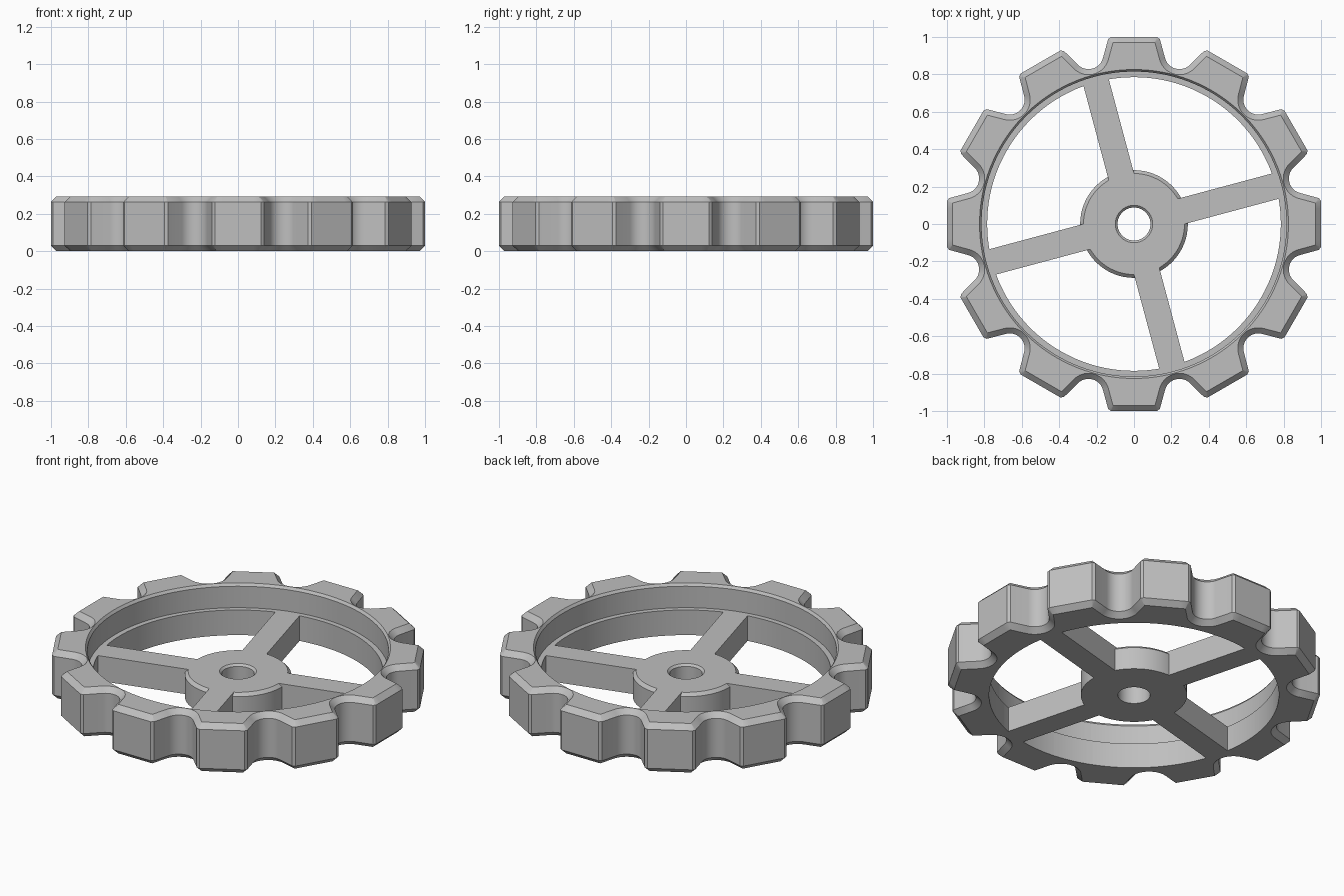
import bpy, bmesh
from math import sin, cos, pi, radians, atan2, acos, hypot
from mathutils import Vector, Matrix

if "Cube" in bpy.data.objects:
    bpy.data.objects.remove(bpy.data.objects["Cube"])

HEIGHT, WEB, CHAMFER = 0.293, 0.15, 0.03
LOBES = 12

grey = bpy.data.materials.new("grey metal")
grey.use_nodes = True
color = (0.52, 0.52, 0.52, 1)
grey.diffuse_color = color
grey.node_tree.nodes["Principled BSDF"].inputs["Base Color"].default_value = color


def finish(name, bm):
    """Turn a bmesh into a grey object with sharp hard edges."""
    bmesh.ops.recalc_face_normals(bm, faces=bm.faces)
    mesh = bpy.data.meshes.new(name)
    bm.to_mesh(mesh)
    bm.free()
    obj = bpy.data.objects.new(name, mesh)
    mesh.materials.append(grey)
    bpy.context.collection.objects.link(obj)
    bpy.ops.object.select_all(action="DESELECT")
    obj.select_set(True)
    bpy.context.view_layer.objects.active = obj
    bpy.ops.object.shade_smooth_by_angle(angle=radians(30))
    return obj


def loft_closed(name, rings):
    """Skin a closed series of equal-length rings into a hollow solid."""
    bm = bmesh.new()
    loops = [[bm.verts.new(p) for p in ring] for ring in rings]
    count = len(loops[0])
    for a, b in zip(loops, loops[1:] + loops[:1]):
        for i in range(count):
            j = (i + 1) % count
            bm.faces.new((a[i], a[j], b[j], b[i]))
    return finish(name, bm)


def at_height(points, z):
    return [(p.x, p.y, z) for p in points]


def scaled_to(points, radius):
    return [p.normalized() * radius for p in points]


def inset(points, d):
    """Offset a counter-clockwise outline inward with mitred corners."""
    result = []
    for i, p in enumerate(points):
        before = (p - points[i - 1]).normalized()
        after = (points[(i + 1) % len(points)] - p).normalized()
        n1, n2 = Vector((-before.y, before.x)), Vector((-after.y, after.x))
        result.append(p + (n1 + n2) * (d / (1 + n1.dot(n2))))
    return result


def rim_outline():
    """Flat-ended grip lobes separated by round finger notches."""
    half, soft = 0.135, 0.012
    step = 2 * pi / LOBES
    centre, radius = 0.94, 0.08
    # Tangent from the lobe corner to the notch circle
    corner = Matrix.Rotation(-step / 2, 2) @ Vector((1, half))
    dx, dy = corner.x - centre, -corner.y
    start = atan2(dy, dx) + acos(radius / hypot(dx, dy))
    arc = 12
    notch = []
    for i in range(arc + 1):
        t = start + (2 * pi - 2 * start) * i / arc
        notch.append(Vector((centre + radius * cos(t), -radius * sin(t))))
    if notch[0].y > notch[-1].y:
        notch.reverse()
    to_lobe = Matrix.Rotation(step / 2, 2)
    notch = [to_lobe @ p for p in notch]
    top = Vector((1, half))
    side = (notch[0] - top).normalized()
    flat = [Vector((1, (half - soft) * k / 3)) for k in range(-3, 4)]
    soft_end = top + side * soft
    soft_start = Vector((soft_end.x, -soft_end.y))
    unit = [soft_start] + flat + [soft_end] + notch
    return [Matrix.Rotation(step * k, 2) @ p for k in range(LOBES) for p in unit]


# Rim: chamfered outside, stepped bore inside
outer = rim_outline()
small = inset(outer, CHAMFER)
loft_closed("grip_rim", [
    at_height(small, 0),
    at_height(outer, CHAMFER),
    at_height(outer, HEIGHT - CHAMFER),
    at_height(small, HEIGHT),
    at_height(scaled_to(small, 0.826), HEIGHT),
    at_height(scaled_to(small, 0.815), HEIGHT - 0.015),
    at_height(scaled_to(small, 0.815), WEB),
    at_height(scaled_to(small, 0.785), WEB),
    at_height(scaled_to(small, 0.785), 0),
])

# Hub: bored disc with chamfered top edges
circle = [Vector((cos(2 * pi * i / 64), sin(2 * pi * i / 64))) for i in range(64)]
hub_profile = [(0.088, 0), (0.288, 0), (0.288, WEB - 0.018), (0.27, WEB),
               (0.1, WEB), (0.088, WEB - 0.012)]
loft_closed("hub", [at_height(scaled_to(circle, r), z) for r, z in hub_profile])

# Spokes: four flat bars between hub and rim
for k in range(4):
    bm = bmesh.new()
    bmesh.ops.create_cube(bm, size=1)
    length = 0.55
    bmesh.ops.scale(bm, vec=(length, 0.14, WEB), verts=bm.verts)
    bmesh.ops.translate(bm, vec=(0.245 + length / 2, 0, WEB / 2), verts=bm.verts)
    turn = Matrix.Rotation(radians(15 + 90 * k), 3, "Z")
    bmesh.ops.rotate(bm, matrix=turn, verts=bm.verts)
    finish(f"spoke_{k + 1}", bm)
